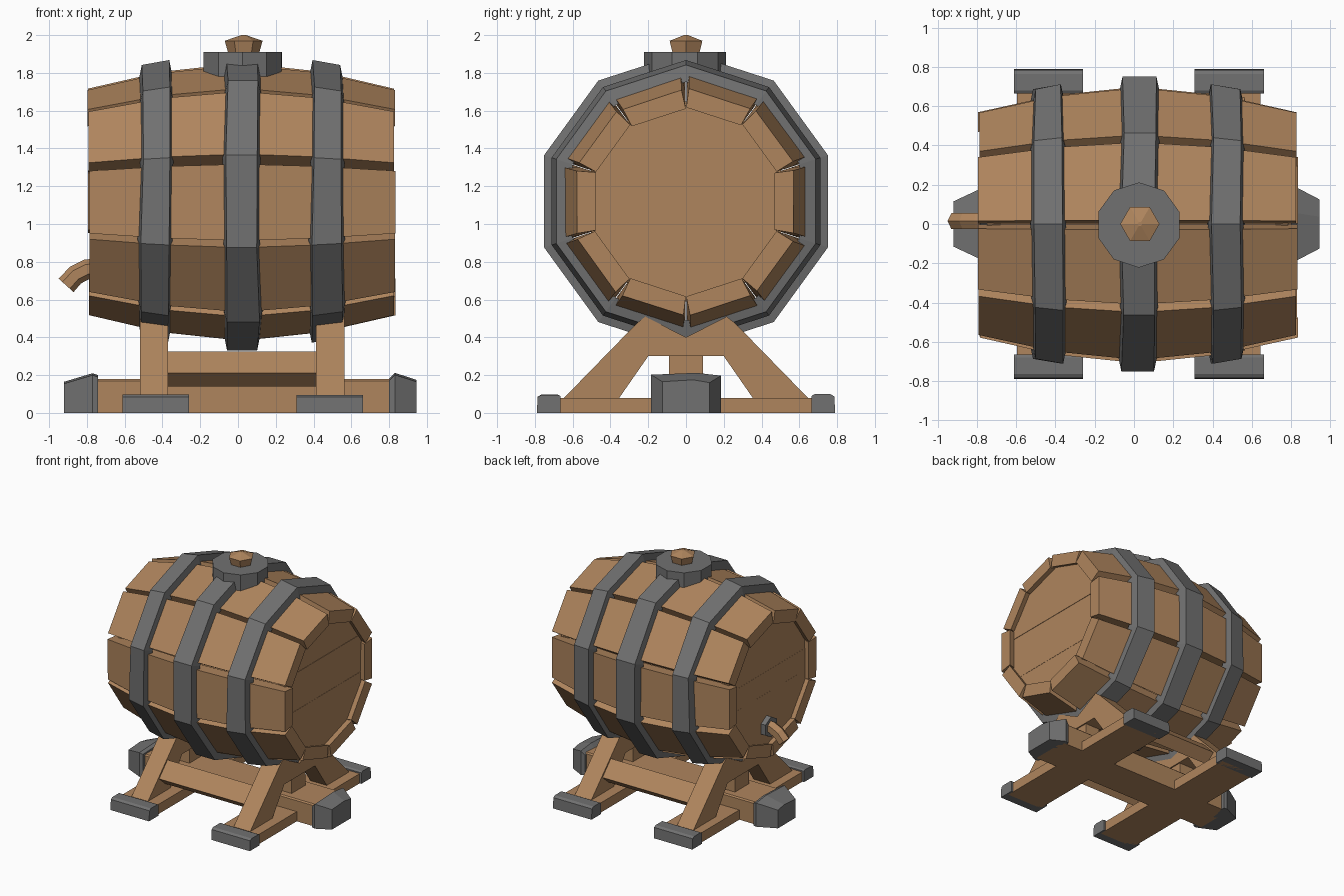
import bpy, bmesh, math, random
from mathutils import Vector

if "Cube" in bpy.data.objects:
    bpy.data.objects.remove(bpy.data.objects["Cube"])

random.seed(4)
CX, CZ, N = 0.02, 1.12, 10          # barrel centre and number of staves
STEP = 2 * math.pi / N


def material(name, rgb):
    m = bpy.data.materials.new(name)
    m.diffuse_color = (*rgb, 1)
    m.use_nodes = True
    m.node_tree.nodes["Principled BSDF"].inputs["Base Color"].default_value = m.diffuse_color
    return m


WOOD = material("warm wood", (0.43, 0.235, 0.11))
IRON = material("grey iron", (0.165, 0.165, 0.165))


def finish(name, bm, mat):
    bmesh.ops.recalc_face_normals(bm, faces=bm.faces)
    me = bpy.data.meshes.new(name)
    bm.to_mesh(me)
    bm.free()
    me.materials.append(mat)
    ob = bpy.data.objects.new(name, me)
    bpy.context.collection.objects.link(ob)
    return ob


def loft(name, rings, mat, closed=False):
    """Skin equal-sized rings of points; cap the ends or join them in a loop."""
    bm = bmesh.new()
    vs = [[bm.verts.new(p) for p in r] for r in rings]
    n = len(vs[0])
    pairs = list(zip(vs, vs[1:])) + ([(vs[-1], vs[0])] if closed else [])
    for a, b in pairs:
        for i in range(n):
            j = (i + 1) % n
            bm.faces.new((a[i], a[j], b[j], b[i]))
    if not closed:
        bm.faces.new(vs[0])
        bm.faces.new(vs[-1])
    return finish(name, bm, mat)


def prism_x(name, profile, x0, x1, mat):
    return loft(name, [[(x, y, z) for y, z in profile] for x in (x0, x1)], mat)


def box(name, x0, x1, y0, y1, z0, z1, mat):
    return prism_x(name, [(y0, z0), (y1, z0), (y1, z1), (y0, z1)], x0, x1, mat)


def around(x, r, a):
    """Point on the barrel: position along axis, radius, angle from the top."""
    return (x, r * math.sin(a), CZ + r * math.cos(a))


def disc(x, y, z, r, n, turn=0.0):
    return [(x + r * math.cos(turn + i * 2 * math.pi / n),
             y + r * math.sin(turn + i * 2 * math.pi / n), z) for i in range(n)]


# staves with V-shaped gaps between them
STATIONS = [(-0.81, 0.595), (-0.42, 0.685), (0, 0.73), (0.42, 0.685), (0.81, 0.595)]
for k in range(N):
    a0, a1 = k * STEP, (k + 1) * STEP
    g0, g1 = random.uniform(0.02, 0.045), random.uniform(0.02, 0.045)
    lift = random.uniform(-0.006, 0.014)
    rings = []
    for x, r in STATIONS:
        x += CX + (random.uniform(-0.006, 0.006) if abs(x) > 0.8 else 0)
        r += lift
        rings.append([around(x, r, a0 + g0), around(x, r, a1 - g1),
                      around(x, r - 0.1, a1 - 0.003), around(x, r - 0.1, a0 + 0.003)])
    loft(f"stave_{k}", rings, WOOD)

# barrel heads, each cut into five planks of slightly different depth
for side, s in (("left", -1), ("right", 1)):
    cuts = [-0.6, -0.27, -0.09, 0.09, 0.22, 0.6]
    for i, (lo, hi) in enumerate(zip(cuts, cuts[1:])):
        d = random.uniform(-0.004, 0.004)
        bm = bmesh.new()
        face = [[bm.verts.new(around(CX + s * x, 0.53, k * STEP)) for k in range(N)]
                for x in (0.70, 0.765 + d)]
        bm.faces.new(face[0])
        bm.faces.new(face[1])
        for k in range(N):
            j = (k + 1) % N
            bm.faces.new((face[0][k], face[0][j], face[1][j], face[1][k]))
        for z, up in ((lo, -1), (hi, 1)):
            bmesh.ops.bisect_plane(bm, geom=bm.verts[:] + bm.edges[:] + bm.faces[:],
                                   plane_co=(0, 0, CZ + z), plane_no=(0, 0, up),
                                   clear_outer=True)
        bmesh.ops.holes_fill(bm, edges=[e for e in bm.edges if e.is_boundary])
        finish(f"{side}_head_plank_{i}", bm, WOOD)

# iron hoops: x range and outer radius at both edges, following the bulge
for name, x0, x1, r0, r1 in (("left_hoop", -0.525, -0.35, 0.722, 0.748),
                             ("middle_hoop", -0.075, 0.125, 0.79, 0.79),
                             ("right_hoop", 0.38, 0.565, 0.748, 0.722)):
    rings = []
    for k in range(N):
        a = k * STEP
        j0, j1 = random.uniform(-0.008, 0.008), random.uniform(-0.008, 0.008)
        rings.append([around(x0 + j0, r0 - 0.09, a), around(x0 + 0.018 + j0, r0, a),
                      around(x1 - 0.018 + j1, r1, a), around(x1 + j1, r1 - 0.09, a)])
    loft(name, rings, IRON, closed=True)

# bung collar and wooden plug on top
loft("bung_collar", [disc(0.025, -0.005, z, 0.217, 10, 0.31) for z in (1.77, 1.91)], IRON)
loft("bung_plug", [disc(0.03, 0, z, r, 6) for z, r in
                   ((1.88, 0.075), (1.97, 0.1), (2.0, 0.012))], WOOD)

# tap on the left head: hexagonal collar and bent spout
hexagon = [(i * math.pi / 3) for i in range(6)]
prism_x("tap_collar", [(0.01 + 0.085 * math.sin(t), 0.76 + 0.085 * math.cos(t))
                       for t in hexagon], -0.785, -0.73, IRON)
rings = []
for x, z, bend in ((-0.74, 0.765, 5), (-0.80, 0.76, 15), (-0.86, 0.73, 33), (-0.91, 0.675, 48)):
    b = math.radians(bend)
    rings.append([(x - 0.053 * math.cos(t) * math.sin(b), 0.015 + 0.048 * math.sin(t),
                   z + 0.053 * math.cos(t) * math.cos(b)) for t in hexagon])
loft("tap_spout", rings, WOOD)

# stand: long main beam with tapered iron end caps
prism_x("main_beam", [(-0.155, 0), (0.155, 0), (0.155, 0.17), (0.145, 0.18),
                      (-0.145, 0.18), (-0.155, 0.17)], -0.80, 0.84, WOOD)
for name, stops in (("left_beam_cap", ((-0.742, 0.18, 0.2), (-0.77, 0.185, 0.21), (-0.92, 0.115, 0.165))),
                    ("right_beam_cap", ((0.80, 0.175, 0.18), (0.83, 0.185, 0.212), (0.945, 0.125, 0.175)))):
    loft(name, [[(x, -w, 0), (x, w, 0), (x, w, h - 0.015), (x, 0.3 * w, h), (x, -w, h - 0.01)]
                for x, w, h in stops], IRON)

# stand: two cradles, each with a foot beam, A-frame, post and iron foot caps
half = [(0.655, 0.07), (0.36, 0.07), (0.2, 0.3), (0, 0.3)]
top = [(0, 0.4), (0.215, 0.51), (0.26, 0.475)]
profile = (half + [(-y, z) for y, z in half[-2::-1]]
           + [(-y, z) for y, z in top[::-1]] + top[1:])
for side, x0, x1, fx0, fx1 in (("left", -0.52, -0.37, -0.595, -0.275),
                               ("right", 0.412, 0.563, 0.325, 0.645)):
    prism_x(f"{side}_cradle", profile, x0, x1, WOOD)
    box(f"{side}_cradle_post", x0 + 0.01, x1 - 0.01, -0.09, 0.09, 0.15, 0.33, WOOD)
    box(f"{side}_foot_beam", fx0, fx1, -0.72, 0.72, 0, 0.08, WOOD)
    for end, s in (("front", -1), ("back", 1)):
        h = random.uniform(-0.005, 0.005)
        prism_x(f"{side}_{end}_foot_cap",
                [(s * 0.665, 0), (s * 0.79, 0), (s * 0.785, 0.088 + h), (s * 0.765, 0.1 + h),
                 (s * 0.68, 0.1 + h), (s * 0.665, 0.09)], fx0 - 0.016, fx1 + 0.016, IRON)

# stand: slanted stretchers between the cradles, on both sides
for end, s in (("front", -1), ("back", 1)):
    prism_x(f"{end}_stretcher", [(s * 0.50, 0.21), (s * 0.39, 0.325),
                                 (s * 0.31, 0.255), (s * 0.42, 0.14)], -0.42, 0.46, WOOD)
